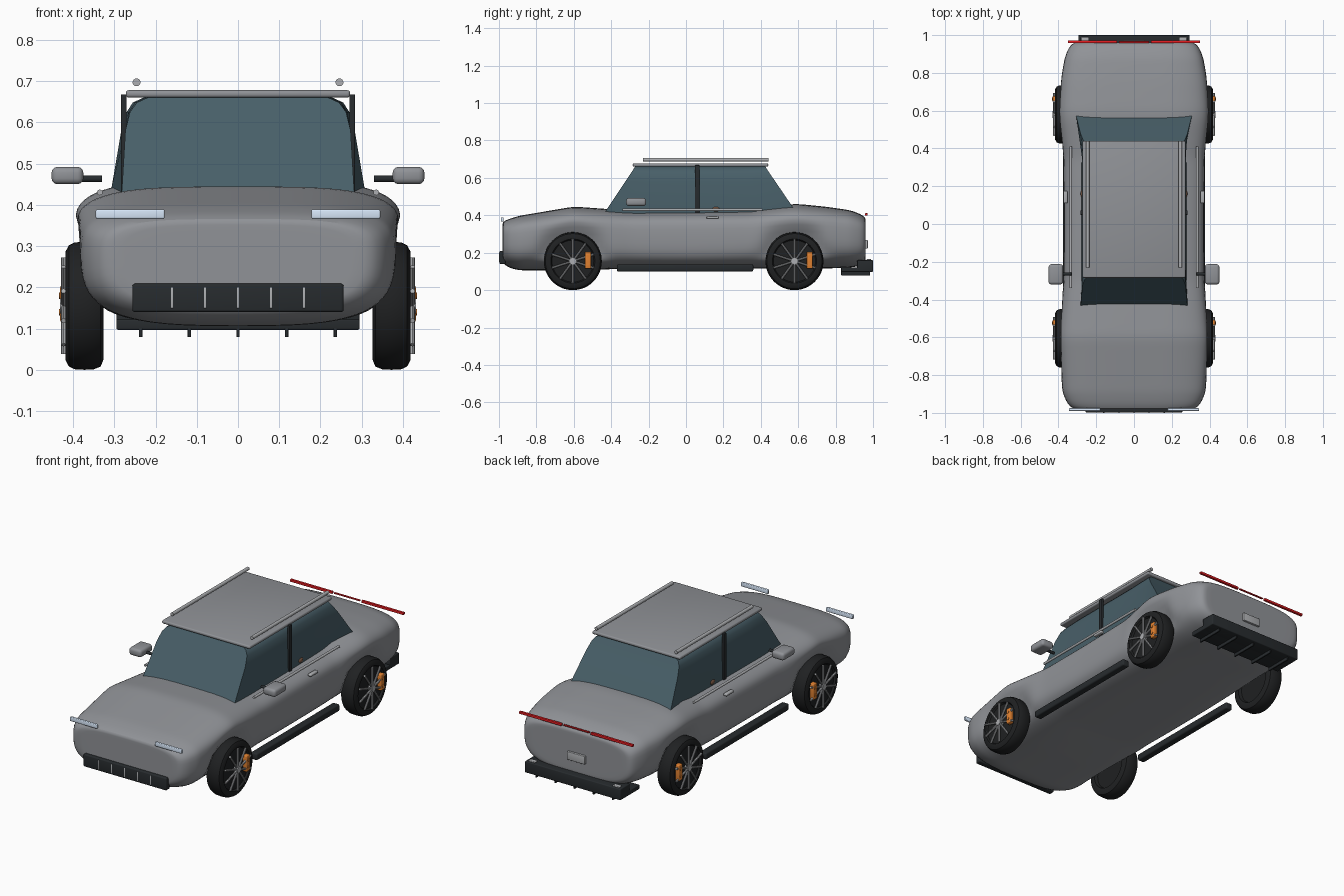
import bpy, bmesh, math
from mathutils import Vector

if "Cube" in bpy.data.objects:
    bpy.data.objects.remove(bpy.data.objects["Cube"])

def material(name, c):
    m = bpy.data.materials.new(name)
    m.diffuse_color = (*c, 1)
    m.use_nodes = True
    m.node_tree.nodes["Principled BSDF"].inputs["Base Color"].default_value = m.diffuse_color
    return m

PAINT = material("grey_paint", (0.28, 0.29, 0.31))
BRIGHT = material("bright_trim", (0.42, 0.43, 0.445))
GLASS = material("glass", (0.065, 0.115, 0.14))
DARK = material("dark_trim", (0.02, 0.024, 0.027))
RUBBER = material("rubber", (0.014, 0.015, 0.016))
RED = material("red_lamp", (0.8, 0.012, 0.015))
LAMP = material("pale_lamp", (0.68, 0.8, 0.95))
ORANGE = material("orange", (0.75, 0.22, 0.03))
BROWN = material("brown", (0.2, 0.1, 0.06))

def make(name, bm, mat=PAINT, angle=35):
    bmesh.ops.recalc_face_normals(bm, faces=bm.faces)
    me = bpy.data.meshes.new(name)
    bm.to_mesh(me)
    bm.free()
    ob = bpy.data.objects.new(name, me)
    bpy.context.collection.objects.link(ob)
    me.materials.append(mat)
    bpy.ops.object.select_all(action='DESELECT')
    bpy.context.view_layer.objects.active = ob
    ob.select_set(True)
    bpy.ops.object.shade_smooth_by_angle(angle=math.radians(angle))
    return ob

def box(name, lo, hi, mat=PAINT, bevel=0.003):
    bm = bmesh.new()
    bmesh.ops.create_cube(bm, size=1)
    for v in bm.verts:
        v.co = Vector(((lo[i] + hi[i]) / 2 + v.co[i] * (hi[i] - lo[i]) for i in range(3)))
    bmesh.ops.bevel(bm, geom=bm.edges[:], offset=bevel, segments=3, affect='EDGES', profile=0.5)
    return make(name, bm, mat)

def rod(name, a, b, r, mat=BRIGHT, sides=14):
    a, b = Vector(a), Vector(b)
    bm = bmesh.new()
    bmesh.ops.create_cone(bm, cap_ends=True, segments=sides, radius1=r, radius2=r, depth=(b - a).length)
    q = Vector((0, 0, 1)).rotation_difference(b - a)
    for v in bm.verts:
        v.co = q @ v.co + (a + b) / 2
    return make(name, bm, mat)

def loft(bm, rings):
    rows = [[bm.verts.new(p) for p in r] for r in rings]
    n = len(rows[0])
    for a, b in zip(rows, rows[1:]):
        for i in range(n):
            bm.faces.new((a[i], a[(i + 1) % n], b[(i + 1) % n], b[i]))
    bm.faces.new(rows[0])
    bm.faces.new(rows[-1])

WHEEL_Y, WHEEL_Z = (-0.605, 0.58), 0.155

# Body shell: y, half width, bottom, top
KEYS = [(-0.98, 0.325, 0.145, 0.365), (-0.95, 0.355, 0.12, 0.38), (-0.89, 0.38, 0.105, 0.398),
        (-0.6, 0.402, 0.105, 0.447), (-0.43, 0.385, 0.11, 0.435), (-0.3, 0.374, 0.115, 0.425),
        (0, 0.372, 0.115, 0.427), (0.35, 0.375, 0.115, 0.432), (0.58, 0.404, 0.115, 0.463),
        (0.76, 0.39, 0.115, 0.445), (0.88, 0.368, 0.12, 0.427), (0.94, 0.345, 0.13, 0.405),
        (0.96, 0.32, 0.15, 0.385)]

def profile_at(y):
    for a, b in zip(KEYS, KEYS[1:]):
        if y <= b[0] + 1e-6:
            t = (y - a[0]) / (b[0] - a[0])
            return [a[i] + (b[i] - a[i]) * t for i in (1, 2, 3)]

def section(y, s=1.0):
    w, zb, zt = profile_at(y)
    mid = zb + (zt - zb) * 0.6
    low = 3.2 + 1.0 * max(0, 1 - (y / 0.6) ** 2)   # flatter floor amidships
    pts = []
    for i in range(32):
        t = 2 * math.pi * (i + 0.5) / 32
        c, sn = math.cos(t), math.sin(t)
        n = 3.6 if sn > 0 else low
        x = math.copysign(abs(c) ** (2 / n), c) * w * s
        h = (zt - mid) if sn > 0 else (mid - zb)
        z = mid + math.copysign(abs(sn) ** (2 / n), sn) * h * s
        # pinch the flanks inward around each wheel
        for wy in WHEEL_Y:
            d = math.hypot(y - wy, z - WHEEL_Z)
            k = max(0, min(1, (0.215 - d) / 0.08))
            lim = 0.335
            if abs(x) > lim:
                x += (math.copysign(lim, x) - x) * k * k * (3 - 2 * k)
        pts.append((x, y, z))
    return pts

stations = [-0.98, -0.95, -0.92, -0.89] + [-0.85 + 0.05 * i for i in range(35)] + [0.88, 0.92, 0.945, 0.96]
bm = bmesh.new()
loft(bm, [section(-0.98, 0.5), section(-0.98, 0.9)] + [section(y) for y in stations]
     + [section(0.96, 0.9), section(0.96, 0.5)])
body = make("body_shell", bm, PAINT, 60)
sub = body.modifiers.new("smooth", 'SUBSURF')
sub.levels = sub.render_levels = 1

# Greenhouse: z, front y, rear y, half width at front, sides and rear
CABIN = [(0.40, -0.445, 0.6, 0.285, 0.277, 0.314), (0.445, -0.415, 0.57, 0.281, 0.276, 0.306),
         (0.58, -0.325, 0.478, 0.273, 0.272, 0.283), (0.625, -0.295, 0.447, 0.262, 0.265, 0.27),
         (0.648, -0.28, 0.432, 0.245, 0.25, 0.255), (0.664, -0.27, 0.422, 0.21, 0.215, 0.22)]
bm = bmesh.new()
loft(bm, [[(-a, f, z), (a, f, z), (m, f + 0.13, z), (m, r - 0.15, z), (b, r, z), (-b, r, z),
           (-m, r - 0.15, z), (-m, f + 0.13, z)] for z, f, r, a, m, b in CABIN])
make("cabin_glass", bm, GLASS, 40)
box("roof_panel", (-0.272, -0.285, 0.66), (0.272, 0.44, 0.678), PAINT, 0.007)

# Wheels
def wheel(label, s, wy):
    c = Vector((0, wy, WHEEL_Z))
    prof = [(0.345, 0.005), (0.345, 0.105), (0.328, 0.112), (0.326, 0.13), (0.333, 0.147), (0.35, 0.154),
            (0.372, 0.155), (0.395, 0.154), (0.41, 0.147), (0.418, 0.132), (0.418, 0.118), (0.408, 0.112), (0.408, 0.005)]
    bm = bmesh.new()
    loft(bm, [[(s * x, wy + r * math.cos(2 * math.pi * i / 48), WHEEL_Z + r * math.sin(2 * math.pi * i / 48))
               for i in range(48)] for x, r in prof])
    make(label + "_tyre", bm, RUBBER)
    for i in range(10):
        t = math.pi * (2 * i + 1) / 10
        d = Vector((0, math.cos(t), math.sin(t)))
        rod(label + "_spoke", c + d * 0.015 + Vector((s * 0.423, 0, 0)),
            c + d * 0.117 + Vector((s * 0.423, 0, 0)), 0.006, BRIGHT, 8)
    rod(label + "_hub", c + Vector((s * 0.405, 0, 0)), c + Vector((s * 0.432, 0, 0)), 0.018, BRIGHT, 20)
    side_box(label + "_caliper", s, (0.405, wy + 0.065, 0.115), (0.431, wy + 0.097, 0.205), ORANGE, 0.005)
    for z in (0.14, 0.18):
        rod(label + "_caliper_bolt", (s * 0.42, wy + 0.081, z), (s * 0.434, wy + 0.081, z), 0.008, ORANGE)

def side_box(name, s, lo, hi, mat=PAINT, bevel=0.003):
    xs = sorted((s * lo[0], s * hi[0]))
    return box(name, (xs[0], lo[1], lo[2]), (xs[1], hi[1], hi[2]), mat, bevel)

# Parts repeated on both sides
for s, side in ((-1, "left"), (1, "right")):
    wheel(side + "_front_wheel", s, WHEEL_Y[0])
    wheel(side + "_rear_wheel", s, WHEEL_Y[1])
    rod(side + "_roof_rail", (s * 0.246, -0.23, 0.697), (s * 0.246, 0.44, 0.697), 0.0095)
    rod(side + "_belt_trim", (s * 0.335, -0.34, 0.43), (s * 0.335, 0.41, 0.43), 0.007)
    side_box(side + "_centre_pillar", s, (0.27, 0.048, 0.41), (0.284, 0.072, 0.668), DARK, 0.003)
    side_box(side + "_mirror", s, (0.375, -0.32, 0.45), (0.452, -0.213, 0.492), PAINT, 0.014)
    rod(side + "_mirror_arm", (s * 0.33, -0.265, 0.463), (s * 0.41, -0.265, 0.463), 0.008, DARK)
    side_box(side + "_door_handle", s, (0.352, 0.11, 0.382), (0.374, 0.175, 0.396), BRIGHT, 0.005)
    side_box(side + "_sill", s, (0.335, -0.37, 0.1), (0.377, 0.36, 0.138), DARK, 0.008)
    side_box(side + "_headlamp", s, (0.178, -0.99, 0.366), (0.345, -0.975, 0.389), LAMP, 0.004)
    side_box(side + "_tail_lamp", s, (0.09, 0.957, 0.398), (0.35, 0.971, 0.411), RED, 0.002)
    side_box(side + "_exhaust_tip", s, (0.24, 0.965, 0.145), (0.28, 0.99, 0.166), BRIGHT, 0.004)
    bm = bmesh.new()
    bmesh.ops.create_uvsphere(bm, u_segments=16, v_segments=10, radius=1)
    for v in bm.verts:
        v.co = Vector((s * 0.258 + v.co.x * 0.025, 0.16 + v.co.y * 0.03, 0.432 + v.co.z * 0.02))
    make(side + "_armrest", bm, BROWN)

# Nose
box("grille", (-0.256, -0.998, 0.14), (0.256, -0.965, 0.209), DARK, 0.006)
for i in range(-2, 3):
    box("grille_bar", (i * 0.08 - 0.003, -1.0, 0.149), (i * 0.08 + 0.003, -0.99, 0.2), BRIGHT, 0.001)

# Tail
box("tail_lamp_bar", (-0.08, 0.958, 0.402), (0.08, 0.968, 0.409), RED, 0.002)
box("plate_panel", (-0.055, 0.955, 0.222), (0.055, 0.972, 0.268), BRIGHT, 0.003)
box("rear_bumper", (-0.295, 0.915, 0.097), (0.295, 1.0, 0.16), DARK, 0.005)
box("diffuser", (-0.295, 0.83, 0.097), (0.295, 0.98, 0.122), DARK, 0.004)
for i in range(-2, 3):
    box("diffuser_fin", (i * 0.118 - 0.004, 0.83, 0.079), (i * 0.118 + 0.004, 0.985, 0.115), DARK, 0.001)
